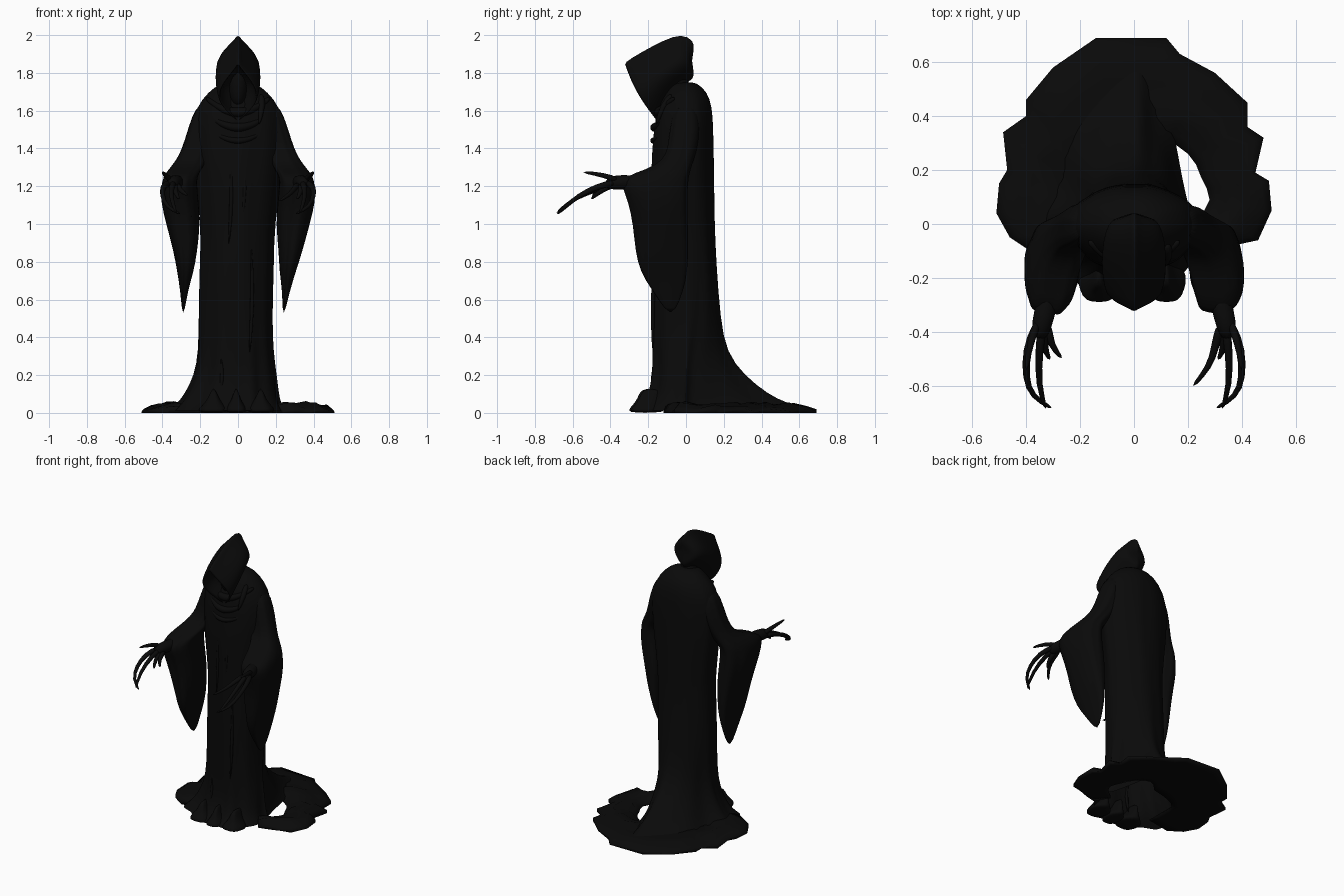
import bpy, bmesh, math, random
from mathutils import Vector

random.seed(4)
cube = bpy.data.objects.get("Cube")
if cube:
    bpy.data.objects.remove(cube, do_unlink=True)

black = bpy.data.materials.new("charcoal_black")
black.use_nodes = True
colour = (0.003, 0.003, 0.003, 1)
black.diffuse_color = colour
bsdf = black.node_tree.nodes["Principled BSDF"]
bsdf.inputs["Base Color"].default_value = colour
bsdf.inputs["Roughness"].default_value = 0.9


def loft(name, rings, cap_start=True, cap_end=True, subdivide=0):
    """Skin a list of closed rings that share one point count."""
    bm = bmesh.new()
    rows = [[bm.verts.new(p) for p in ring] for ring in rings]
    n = len(rows[0])
    for a, b in zip(rows, rows[1:]):
        for i in range(n):
            j = (i + 1) % n
            bm.faces.new((a[i], a[j], b[j], b[i]))
    if cap_start:
        bm.faces.new(rows[0][::-1])
    if cap_end:
        bm.faces.new(rows[-1])
    bmesh.ops.recalc_face_normals(bm, faces=bm.faces)
    mesh = bpy.data.meshes.new(name)
    bm.to_mesh(mesh)
    bm.free()
    mesh.materials.append(black)
    obj = bpy.data.objects.new(name, mesh)
    bpy.context.collection.objects.link(obj)
    for poly in mesh.polygons:
        poly.use_smooth = True
    if subdivide:
        mod = obj.modifiers.new("soften", 'SUBSURF')
        mod.levels = mod.render_levels = subdivide
    return obj


def cloth_ring(z, cx, w_right, w_left, front, back, yc=0, flare=0, box=1, fold=0, count=9, n=56):
    """Horizontal slice of draped cloth: flare pinches the back, box squares the front."""
    ring = []
    for i in range(n):
        t = 2 * math.pi * i / n
        c, s = math.cos(t), math.sin(t)
        ripple = 1 + fold * (math.sin(count * t + 2 * z) + 0.5 * math.sin((count + 5) * t - 3 * z))
        x = c * (w_left if c > 0 else w_right)
        if s > 0:
            y = (back - yc) * s ** (1 + flare * (2.4 if c > 0 else 1))
        else:
            y = (front - yc) * (-s) ** box
        ring.append((cx + x * ripple, yc + y * ripple, z))
    return ring


def tube(name, points, radii, sides=8):
    """Tapered limb through a few points."""
    pts = [Vector(p) for p in points]
    rings = []
    for i, p in enumerate(pts):
        d = pts[min(i + 1, len(pts) - 1)] - pts[max(i - 1, 0)]
        q = d.to_track_quat('Z', 'Y')
        rings.append([p + q @ Vector((math.cos(2 * math.pi * k / sides) * radii[i],
                                      math.sin(2 * math.pi * k / sides) * radii[i], 0))
                      for k in range(sides)])
    return loft(name, rings, subdivide=1)


# Robe: height, right width, left width, front, back
robe = [
    (1.75, .06, .06, -.05, .04), (1.74, .1, .1, -.08, .065),
    (1.7, .155, .155, -.11, .112), (1.62, .222, .222, -.15, .14),
    (1.5, .245, .245, -.17, .146), (1.3, .24, .24, -.185, .15),
    (1.0, .195, .19, -.18, .152), (.8, .205, .19, -.185, .16),
    (.5, .21, .18, -.18, .18), (.32, .21, .185, -.18, .21),
    (.2, .23, .2, -.18, .3), (.1, .28, .21, -.2, .42),
    (.05, .32, .22, -.23, .52), (.012, .36, .24, -.28, .66)]
loft("robe", [cloth_ring(z, 0, r, l, f, b, flare=max(0, .5 - z) * 2,
                         fold=.012 + .03 * max(0, 1 - z * 2) if z < 1.6 else .004)
              for z, r, l, f, b in robe], cap_end=False, subdivide=1)

# Train: outer and inner edge of the cloth lying on the ground
train = [
    (-.37, -.11, -.2, -.08), (-.46, -.05, -.2, -.02), (-.51, .04, -.2, .04), (-.5, .15, -.2, .08),
    (-.47, .2, -.2, .1), (-.485, .34, -.2, .14), (-.4, .4, -.18, .16), (-.4, .46, -.16, .18),
    (-.3, .58, -.12, .2), (-.14, .69, -.06, .22), (.12, .69, .03, .24), (.17, .63, .08, .29),
    (.3, .56, .12, .31), (.42, .45, .16, .29), (.42, .36, .2, .26), (.48, .32, .23, .22),
    (.45, .19, .25, .17), (.5, .16, .27, .13), (.51, .05, .28, .09), (.46, -.06, .26, .05),
    (.39, -.075, .23, .02), (.32, -.1, .2, 0), (.24, -.12, .18, -.02)]
sections = []
for k, (ox, oy, ix, iy) in enumerate(train):
    top = []
    for j in range(9):
        t = j / 8
        lump = random.uniform(-.006, .014) if 0 < j < 8 else 0
        z = .008 + .036 * math.sin(math.pi * t) + lump + .012 * (k % 2) * t
        top.append((ix + (ox - ix) * t, iy + (oy - iy) * t, z))
    base = [(x, y, 0) for x, y, z in top[::-1]]
    sections.append(top + base)
loft("train", sections)

# Front hem flaps spreading over the floor
for x, y, w in ((-.13, -.22, .08), (-.01, -.23, .06), (.12, -.22, .075)):
    loft("hem_flap", [cloth_ring(z, x, w * s, w * s, y - .075 * s, y + .1, yc=y, fold=.05, count=5, n=20)
                      for z, s in ((0, 1), (.02, 1), (.04, .75), (.07, .4), (.13, .1))], subdivide=1)

# Hood: pointed sections running back to the brim, then a recessed opening
hood = [(.045, 1.93, .045, 1.8, .035), (.043, 1.975, .04, 1.765, .08), (-.02, 2.015, .01, 1.745, .108),
        (-.12, 1.98, -.06, 1.68, .12), (-.24, 1.915, -.11, 1.61, .12), (-.335, 1.86, -.155, 1.53, .105),
        (-.325, 1.84, -.155, 1.55, .093), (-.17, 1.86, -.07, 1.65, .09)]


def hood_ring(yt, zt, yb, zb, w, n=14):
    ring = []
    for side in (1, -1):
        for i in range(n):
            s = i / n if side > 0 else 1 - i / n
            bow = .02 * math.sin(math.pi * s)
            ring.append((side * w * math.sin(math.pi * s ** 1.2),
                         yt + (yb - yt) * s - bow, zt + (zb - zt) * s))
    return ring


loft("hood", [hood_ring(*h) for h in hood], subdivide=1)

# Shadowed face and neck inside the hood
loft("face", [cloth_ring(z, 0, w, w, -.12 - w, -.02, yc=-.1, n=20)
              for z, w in ((1.62, .02), (1.66, .045), (1.74, .06), (1.82, .06), (1.88, .03))], subdivide=1)
tube("neck", [(0, -.03, 1.64), (0, -.04, 1.74), (0, -.06, 1.82)], [.07, .06, .055], 12)

# Cowl folds across the chest
for drop, out, r in ((1.59, -.15, .03), (1.51, -.168, .026), (1.44, -.175, .018)):
    path = []
    for i in range(11):
        t = i / 5 - 1
        path.append((.17 * t, out + .09 * t * t, drop + .08 * t * t))
    tube("cowl_fold", path, [r * (1 - .6 * abs(i / 5 - 1)) for i in range(11)])

# Hanging cloth strips
tube("left_strip", [(.12, -.07, 1.69), (.13, -.12, 1.63), (.11, -.16, 1.52)], [.018, .022, .006])
for x, top, low in ((-.04, 1.42, .88), (.03, 1.38, 1.0), (-.09, .3, .06), (.07, .9, .3)):
    tube("robe_fold", [(x, -.165, top), (x + .01, -.178, (top + low) / 2), (x - .01, -.175, low)],
         [.006, .016, .006])

# Sleeves: height, centre, half width, front, back
sleeve = [
    (1.64, .17, .05, -.06, .06), (1.5, .195, .07, -.085, .08), (1.4, .22, .075, -.095, .06),
    (1.34, .245, .08, -.12, .04), (1.29, .28, .085, -.2, .025), (1.25, .308, .088, -.335, .015),
    (1.2, .312, .093, -.34, .01), (1.12, .31, .098, -.305, .01), (1.0, .29, .088, -.28, .012),
    (.85, .278, .06, -.268, .015), (.75, .278, .043, -.245, .01), (.65, .285, .02, -.18, -.01),
    (.53, .29, .006, -.1, -.06)]

# Fingers as paths on one side
thumb = [(.35, -.35, 1.225), (.385, -.43, 1.26), (.4, -.55, 1.275)]
index = [(.34, -.38, 1.22), (.352, -.47, 1.2), (.355, -.6, 1.13), (.325, -.69, 1.055)]
middle = [(.36, -.37, 1.22), (.4, -.47, 1.2), (.402, -.57, 1.15), (.38, -.64, 1.09), (.3, -.685, 1.05)]
ring_right = [(.32, -.37, 1.21), (.31, -.45, 1.18), (.265, -.5, 1.15)]
ring_left = [(.32, -.37, 1.21), (.3, -.46, 1.19), (.28, -.53, 1.16), (.215, -.605, 1.12)]
little = [(.33, -.39, 1.21), (.335, -.46, 1.17), (.31, -.505, 1.13)]

for side, label in ((-1, "right"), (1, "left")):
    drift = -.05 if side > 0 else 0
    loft(label + "_sleeve",
         [cloth_ring(z, side * (cx + drift * max(0, .85 - z) * 3), w, w, f, b,
                     yc=(f + b) / 2, box=.45, fold=.03, count=6, n=36)
          for z, cx, w, f, b in sleeve], subdivide=1)
    # Creases wrapped around the forearm cloth
    for z in (1.22, 1.15, 1.08):
        tube(label + "_sleeve_crease", [(side * .24, -.28, z - .04), (side * .35, -.27, z - .03),
                                        (side * .395, -.15, z), (side * .36, -.03, z + .03)],
             [.008, .016, .016, .008])
    # Wrist and palm
    tube(label + "_hand", [(side * .31, -.2, 1.21), (side * .325, -.31, 1.22),
                           (side * .342, -.37, 1.222), (side * .352, -.43, 1.208)],
         [.05, .04, .042, .026], 10)
    fingers = {"thumb": thumb, "index_finger": index, "middle_finger": middle,
               "ring_finger": ring_left if side > 0 else ring_right, "little_finger": little}
    for name, path in fingers.items():
        radii = [.02 - .012 * i / (len(path) - 1) for i in range(len(path))]
        tube(label + "_" + name, [(side * x, y, z) for x, y, z in path], radii)
